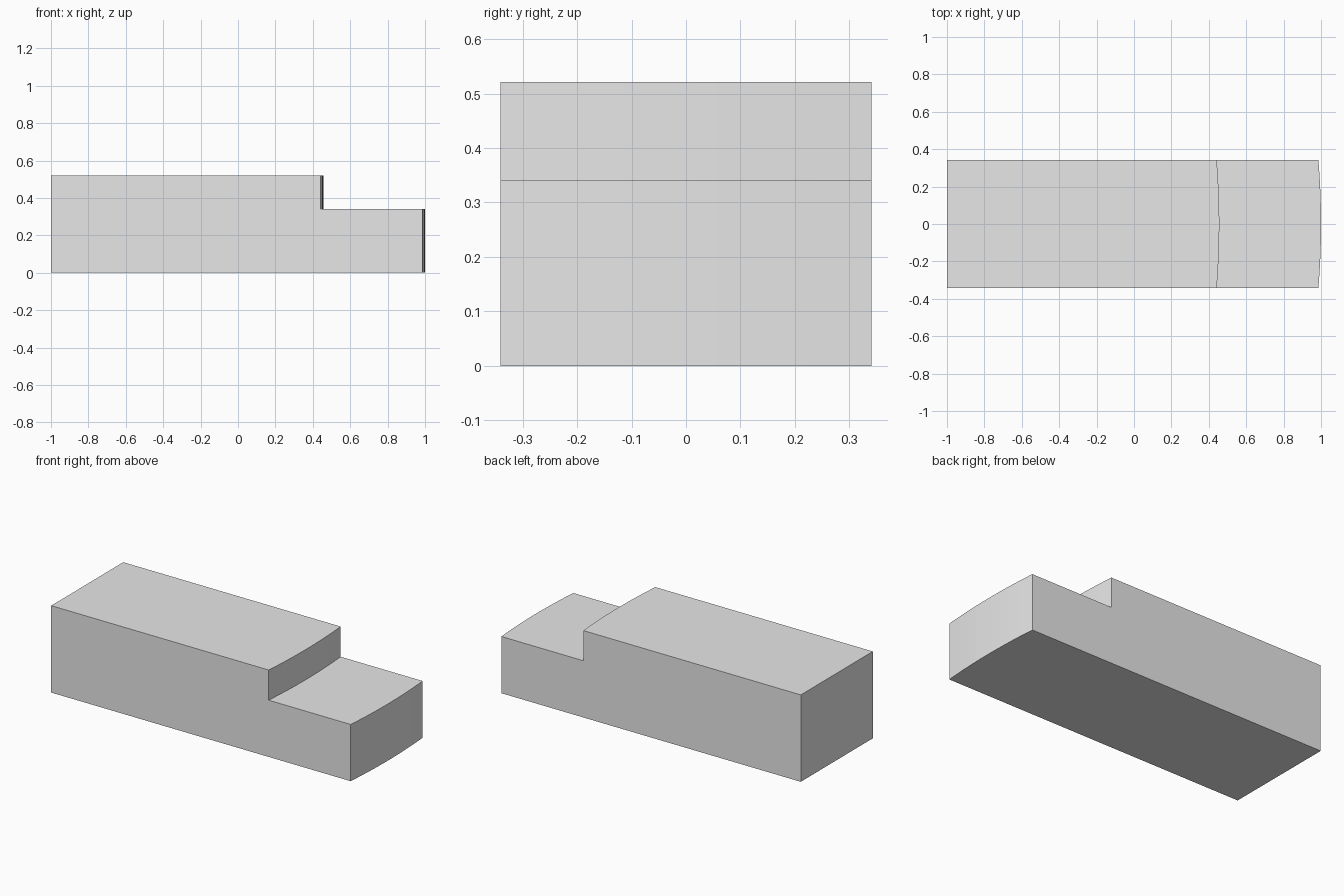
import bpy
import bmesh

default = bpy.data.objects.get("Cube")
if default:
    bpy.data.objects.remove(default, do_unlink=True)

HALF_WIDTH, BULGE, SEGMENTS = 0.341, 0.014, 16

# Stepped side profile: x, z, and whether the corner follows the bowed end
PROFILE = [
    (-1.0, 0.0, False), (1.0, 0.0, True), (1.0, 0.34, True),
    (0.456, 0.34, True), (0.456, 0.521, True), (-1.0, 0.521, False),
]

grey = bpy.data.materials.new("light_grey")
grey.use_nodes = True
grey.diffuse_color = (0.8, 0.8, 0.8, 1)
grey.node_tree.nodes["Principled BSDF"].inputs["Base Color"].default_value = (0.8, 0.8, 0.8, 1)

# Sweep the profile across the width, bowing the stepped ends outward
bm = bmesh.new()
rings = []
for i in range(SEGMENTS + 1):
    t = 2 * i / SEGMENTS - 1
    rings.append([bm.verts.new((x - bowed * BULGE * t * t, t * HALF_WIDTH, z))
                  for x, z, bowed in PROFILE])
count = len(PROFILE)
for a, b in zip(rings, rings[1:]):
    for j in range(count):
        k = (j + 1) % count
        bm.faces.new((a[j], a[k], b[k], b[j]))

# Flat side walls
bm.faces.new(rings[0])
bm.faces.new(rings[-1])

# Merge flat strips into single faces
bmesh.ops.recalc_face_normals(bm, faces=bm.faces)
bmesh.ops.dissolve_limit(bm, angle_limit=0.001, verts=bm.verts, edges=bm.edges)

mesh = bpy.data.meshes.new("stepped_block")
bm.to_mesh(mesh)
bm.free()
mesh.materials.append(grey)
block = bpy.data.objects.new("stepped_block", mesh)
bpy.context.collection.objects.link(block)

# Smooth the bowed ends, keep the corners sharp
bpy.ops.object.select_all(action="DESELECT")
block.select_set(True)
bpy.context.view_layer.objects.active = block
bpy.ops.object.shade_smooth_by_angle()
